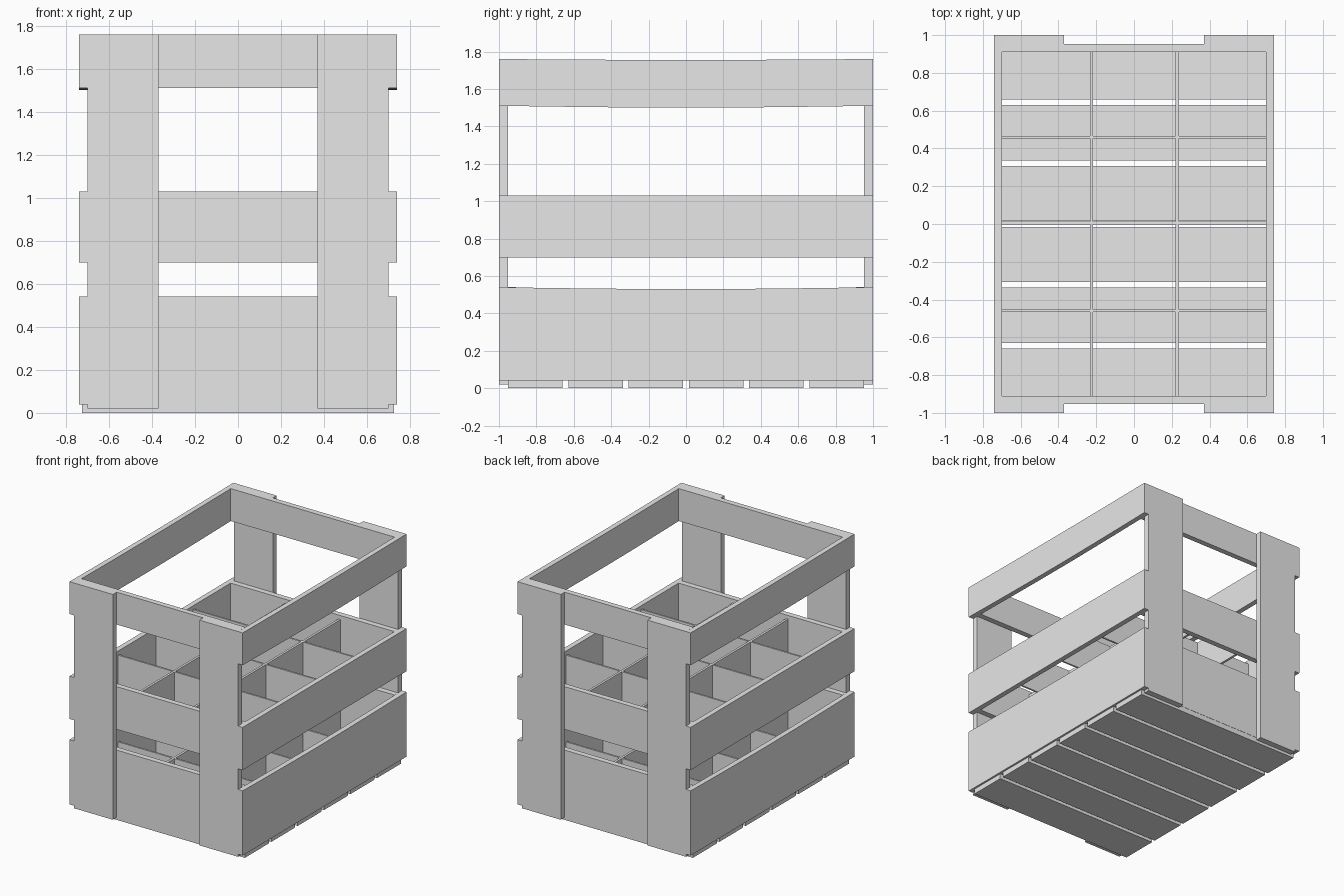
import bpy
import bmesh
import math

cube = bpy.data.objects.get("Cube")
if cube:
    bpy.data.objects.remove(cube, do_unlink=True)

grey = bpy.data.materials.new("plain_grey")
grey.use_nodes = True
colour = (0.8, 0.8, 0.8, 1)
grey.diffuse_color = colour
grey.node_tree.nodes["Principled BSDF"].inputs["Base Color"].default_value = colour


def board(name, x, y, z, sag_top=0, sag_bottom=0):
    """Box spanning the given ranges; long edges may dip at mid length."""
    bm = bmesh.new()
    bmesh.ops.create_cube(bm, size=1)
    if sag_top or sag_bottom:
        long_edges = [e for e in bm.edges
                      if abs(e.verts[0].co.y - e.verts[1].co.y) > 0.5]
        bmesh.ops.subdivide_edges(bm, edges=long_edges, cuts=7, use_grid_fill=True)
    for v in bm.verts:
        dip = math.cos(v.co.y * math.pi) * (sag_top if v.co.z > 0 else sag_bottom)
        v.co = [lo + (c + 0.5) * (hi - lo) for c, (lo, hi) in zip(v.co, (x, y, z))]
        v.co.z -= dip
    mesh = bpy.data.meshes.new(name)
    bm.to_mesh(mesh)
    bm.free()
    mesh.materials.append(grey)
    obj = bpy.data.objects.new(name, mesh)
    bpy.context.collection.objects.link(obj)
    return obj


def span(sign, inner, outer):
    return sorted((sign * inner, sign * outer))


# Rows of planks: name, bottom, top, dip of the top and bottom edges
rows = [("lower", 0.04, 0.54, 0.01, 0),
        ("middle", 0.70, 1.03, 0, 0),
        ("upper", 1.51, 1.76, 0.005, 0.01)]

for row, low, high, dip_top, dip_bottom in rows:
    # Long planks on the sides
    for side, s in (("left", 1), ("right", -1)):
        board(f"{row}_{side}_plank", span(s, 0.70, 0.74), (-1, 1),
              (low, high), dip_top, dip_bottom)
    # Short planks at the ends, set behind the posts
    for end, s in (("front", -1), ("back", 1)):
        board(f"{row}_{end}_plank", (-0.70, 0.70), span(s, 0.91, 0.953), (low, high))

# Corner posts
for end, sy in (("front", -1), ("back", 1)):
    for side, sx in (("left", 1), ("right", -1)):
        board(f"{end}_{side}_post", span(sx, 0.37, 0.70),
              span(sy, 0.953, 1), (0.02, 1.76))

# Floor slats
pitch = 0.322
for i in range(6):
    y = (i - 2.5) * pitch
    board(f"floor_slat_{i + 1}", (-0.725, 0.725), (y - 0.146, y + 0.146), (0, 0.04))

# Two tiers of bottle dividers
for tier, low, high in (("lower", 0.04, 0.33), ("upper", 0.71, 1.0)):
    for i, x in enumerate((-0.225, 0.23)):
        board(f"{tier}_long_divider_{i + 1}", (x - 0.009, x + 0.009),
              (-0.91, 0.91), (low, high))
    for i, y in enumerate((-0.46, 0.005, 0.46)):
        board(f"{tier}_cross_divider_{i + 1}", (-0.70, 0.70),
              (y - 0.007, y + 0.007), (low, high))
